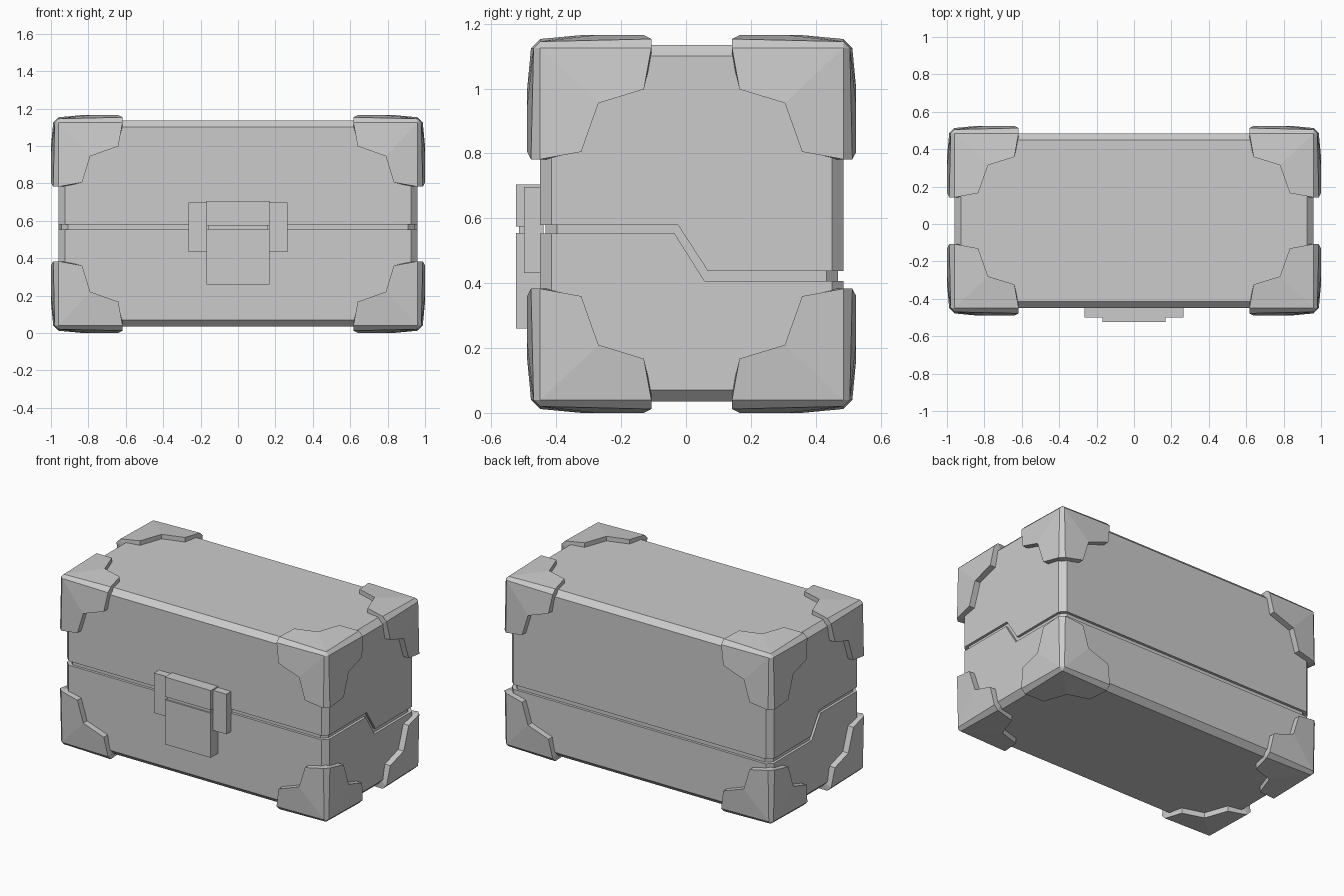
import bpy, bmesh
from mathutils import Vector

if "Cube" in bpy.data.objects:
    bpy.data.objects.remove(bpy.data.objects["Cube"])

CENTRE = Vector((0, 0.0175, 0.585))       # middle of the case body
HALF = Vector((0.96, 0.4675, 0.55))       # half size of the case body


def finish(name, bm):
    bmesh.ops.recalc_face_normals(bm, faces=bm.faces)
    mesh = bpy.data.meshes.new(name)
    bm.to_mesh(mesh)
    bm.free()
    obj = bpy.data.objects.new(name, mesh)
    bpy.context.collection.objects.link(obj)
    return obj


def box(name, lo, hi, chamfer=0):
    lo, hi = Vector(lo), Vector(hi)
    bm = bmesh.new()
    bmesh.ops.create_cube(bm, size=1)
    for v in bm.verts:
        v.co = Vector([(lo[i] + hi[i]) / 2 + v.co[i] * (hi[i] - lo[i]) for i in range(3)])
    if chamfer:
        bmesh.ops.bevel(bm, geom=bm.edges[:], offset=chamfer, segments=1,
                        profile=0.5, affect='EDGES')
    return finish(name, bm)


def prism(name, profile, half_width):
    """Extrude a (y, z) outline along x."""
    bm = bmesh.new()
    face = bm.faces.new([bm.verts.new((-half_width, y, z)) for y, z in profile])
    ext = bmesh.ops.extrude_face_region(bm, geom=[face])
    verts = [g for g in ext['geom'] if isinstance(g, bmesh.types.BMVert)]
    bmesh.ops.translate(bm, verts=verts, vec=(2 * half_width, 0, 0))
    return finish(name, bm)


def keep_inside(obj, cutter):
    mod = obj.modifiers.new("cut", 'BOOLEAN')
    mod.operation, mod.solver, mod.object = 'INTERSECT', 'EXACT', cutter
    deps = bpy.context.evaluated_depsgraph_get()
    mesh = bpy.data.meshes.new_from_object(obj.evaluated_get(deps))
    obj.modifiers.clear()
    obj.data = mesh
    bpy.data.objects.remove(cutter)


# Lid and base: one chamfered box split along a stepped seam
base_seam = [(-1, 0.553), (-0.035, 0.553), (0.057, 0.407), (1, 0.407)]
lid_seam = [(-1, 0.58), (-0.025, 0.58), (0.067, 0.438), (1, 0.438)]
for name, seam, far_z in (("case_base", base_seam, -1), ("case_lid", lid_seam, 2)):
    part = box(name, CENTRE - HALF, CENTRE + HALF, 0.035)
    cutter = prism("cutter", seam + [(1, far_z), (-1, far_z)], 2)
    cutter.hide_render = True
    keep_inside(part, cutter)

# Recessed core showing in the seam
inset = Vector((0.017,) * 3)
box("seam_core", CENTRE - HALF + inset, CENTRE + HALF - inset, 0.035)

# Latch: two-piece clasp, recessed link and side brackets
box("latch_upper", (-0.168, -0.525, 0.575), (0.168, -0.44, 0.705))
box("latch_lower", (-0.168, -0.525, 0.26), (0.168, -0.44, 0.555))
box("latch_link", (-0.16, -0.515, 0.54), (0.16, -0.44, 0.59))
for side, s in (("left", -1), ("right", 1)):
    xs = sorted((s * 0.168, s * 0.265))
    box("latch_bracket_" + side, (xs[0], -0.5, 0.432), (xs[1], -0.44, 0.697))


# Corner guards: one face outline (u, v, depth) repeated round the three axes
OUTLINE = [(0.04, 0.04, 0.02), (0.04, 0.383, 0.012), (0.167, 0.36, 0),
           (0.22, 0.21, 0), (0.36, 0.167, 0), (0.383, 0.04, 0.012)]
OUTER = Vector((1.0, 0.5075, 0.5825))
OUTER_CENTRE = Vector((0, 0.0175, 0.5825))


def guard(name, sign):
    bm = bmesh.new()

    def vert(local, k):
        p = [0, 0, 0]
        for i in range(3):
            p[(i + k) % 3] = local[i]
        return bm.verts.new([OUTER_CENTRE[i] + sign[i] * (OUTER[i] - p[i]) for i in range(3)])

    rings = [[vert(p, k) for p in OUTLINE] for k in range(3)]
    roots = [[vert((max(u, 0.07), max(v, 0.07), 0.07), k) for u, v, _ in OUTLINE[1:]]
             for k in range(3)]
    hub = vert((0.15, 0.15, 0.15), 0)
    for k in range(3):
        r, q = rings[k], roots[k]
        nr, nq = rings[(k + 1) % 3], roots[(k + 1) % 3]
        # plate, split along its diagonal
        bm.faces.new((r[0], r[1], r[2], r[3]))
        bm.faces.new((r[0], r[3], r[4], r[5]))
        # side walls and hidden underside
        for i in range(4):
            bm.faces.new((r[i + 1], r[i + 2], q[i + 1], q[i]))
            bm.faces.new((q[i], q[i + 1], hub))
        # chamfer to the neighbouring plate and its end
        bm.faces.new((r[0], r[1], nr[5], nr[0]))
        bm.faces.new((r[1], nr[5], nq[4], q[0]))
    bm.faces.new([r[0] for r in rings])
    bmesh.ops.remove_doubles(bm, verts=bm.verts, dist=1e-5)
    finish(name, bm)


for sx, xn in ((-1, "left"), (1, "right")):
    for sy, yn in ((-1, "front"), (1, "back")):
        for sz, zn in ((-1, "bottom"), (1, "top")):
            guard(f"corner_guard_{zn}_{yn}_{xn}", (sx, sy, sz))
